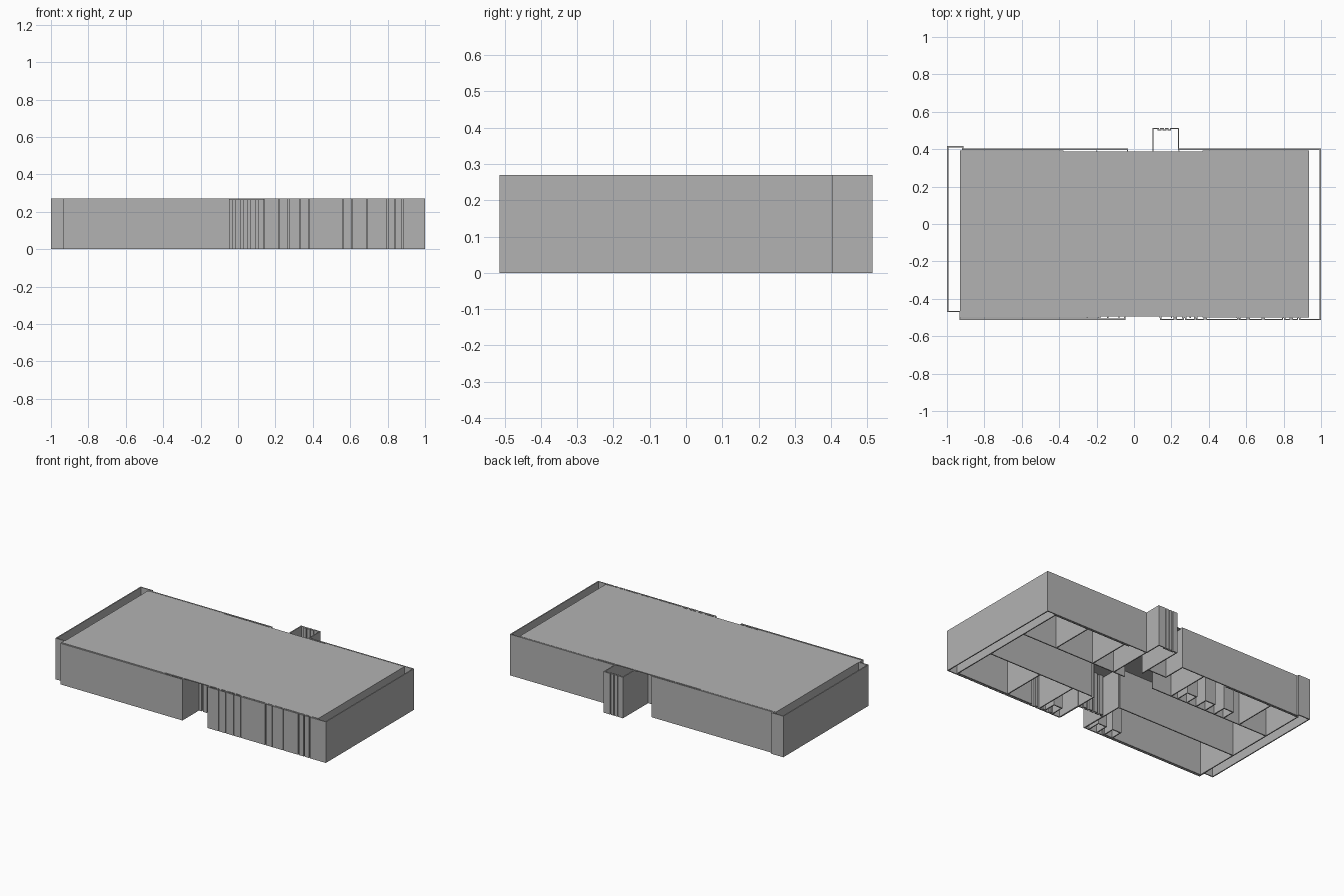
import bpy
import bmesh
from mathutils import Matrix, Vector

if "Cube" in bpy.data.objects:
    bpy.data.objects.remove(bpy.data.objects["Cube"], do_unlink=True)

HEIGHT = 0.27
THICK = 0.007

# One plain grey for the whole building
grey = bpy.data.materials.new("plain_grey")
grey.use_nodes = True
colour = (0.45, 0.45, 0.45, 1)
grey.diffuse_color = colour
grey.node_tree.nodes["Principled BSDF"].inputs["Base Color"].default_value = colour


def add_box(bm, low, high):
    low, high = Vector(low), Vector(high)
    size = high - low
    bmesh.ops.create_cube(bm, size=1, matrix=Matrix.Translation((low + high) / 2)
                          @ Matrix.Diagonal((*size, 1)))


def finish(name, bm):
    mesh = bpy.data.meshes.new(name)
    bm.to_mesh(mesh)
    bm.free()
    mesh.materials.append(grey)
    bpy.context.collection.objects.link(bpy.data.objects.new(name, mesh))


def walls(name, *paths):
    """Thin upright walls that follow axis-aligned floor-plan paths."""
    bm = bmesh.new()
    h = THICK / 2
    for path in paths:
        for (ax, ay), (bx, by) in zip(path, path[1:]):
            add_box(bm, (min(ax, bx) - h, min(ay, by) - h, 0),
                    (max(ax, bx) + h, max(ay, by) + h, HEIGHT))
    finish(name, bm)


def stepped(start, end, y, depth, breaks):
    """Path along x that steps in and out at each break."""
    path, inside = [(start, y)], False
    for x in breaks:
        path.append((x, y + depth * inside))
        inside = not inside
        path.append((x, y + depth * inside))
    return path + [(end, y + depth * inside)]


# Flat roof, set in from the outer shell
bm = bmesh.new()
add_box(bm, (-0.93, -0.495, HEIGHT - 0.006), (0.935, 0.388, HEIGHT))
finish("roof", bm)

# Outer shell
walls("west_shell", [(-0.035, 0.25), (-0.035, 0.4), (-0.915, 0.4), (-0.915, 0.413),
                     (-0.996, 0.413), (-0.996, -0.468), (-0.93, -0.468),
                     (-0.93, -0.51), (-0.048, -0.51), (-0.048, -0.34)])
walls("east_shell", [(0.143, -0.51), (0.143, -0.34)],
      [(0.996, -0.51), (0.996, 0.4), (0.238, 0.4), (0.238, 0.511)],
      [(0.102, 0.511), (0.102, 0.2)])
breaks = [x for c in (0.22, 0.27, 0.33, 0.38, 0.56, 0.61, 0.69, 0.8, 0.84, 0.88)
          for x in (c - 0.006, c + 0.006)]
walls("ribbed_front_wall", stepped(0.143, 0.996, -0.511, 0.012, breaks))
walls("back_bay_wall", stepped(0.102, 0.238, 0.511, -0.008,
                               [0.13 + 0.013 * i for i in range(6)]))

# Recessed entrances
walls("front_entrance", stepped(-0.048, 0.143, -0.34, 0.012,
                                [-0.03 + 0.02 * i for i in range(8)]))
walls("back_entrance", [(-0.035, 0.25), (0.102, 0.25)])

# Inner walls below the roof edge
walls("end_walls", *[[(x, -0.49), (x, 0.385)] for x in (-0.927, 0.931)])
walls("inner_long_walls", [(-0.927, 0.39), (-0.38, 0.39)], [(0.37, 0.39), (0.931, 0.39)],
      [(-0.927, -0.497), (-0.18, -0.497)], [(0.37, -0.497), (0.931, -0.497)])

# Corridor
walls("corridor_walls", *[[(a, y), (b, y)] for y in (0.1, -0.2)
                          for a, b in ((-0.927, -0.06), (0.16, 0.931))])

# Rooms along the front and back
walls("back_partitions", *[[(x, 0.1), (x, 0.39)] for x in (-0.72, -0.2, 0.24, 0.4, 0.68)])
walls("front_partitions", *[[(x, -0.5), (x, -0.2)] for x in (-0.05, 0.14, 0.3, 0.55)])

# Small closets
closets = []
for x in (-0.6, -0.46, -0.32):
    closets.append([(x, 0.1), (x, 0.19), (x + 0.07, 0.19), (x + 0.07, 0.1)])
for x in (-0.25, -0.14, 0.2):
    closets.append([(x, -0.5), (x, -0.42), (x + 0.06, -0.42), (x + 0.06, -0.5)])
walls("closets", *closets)
